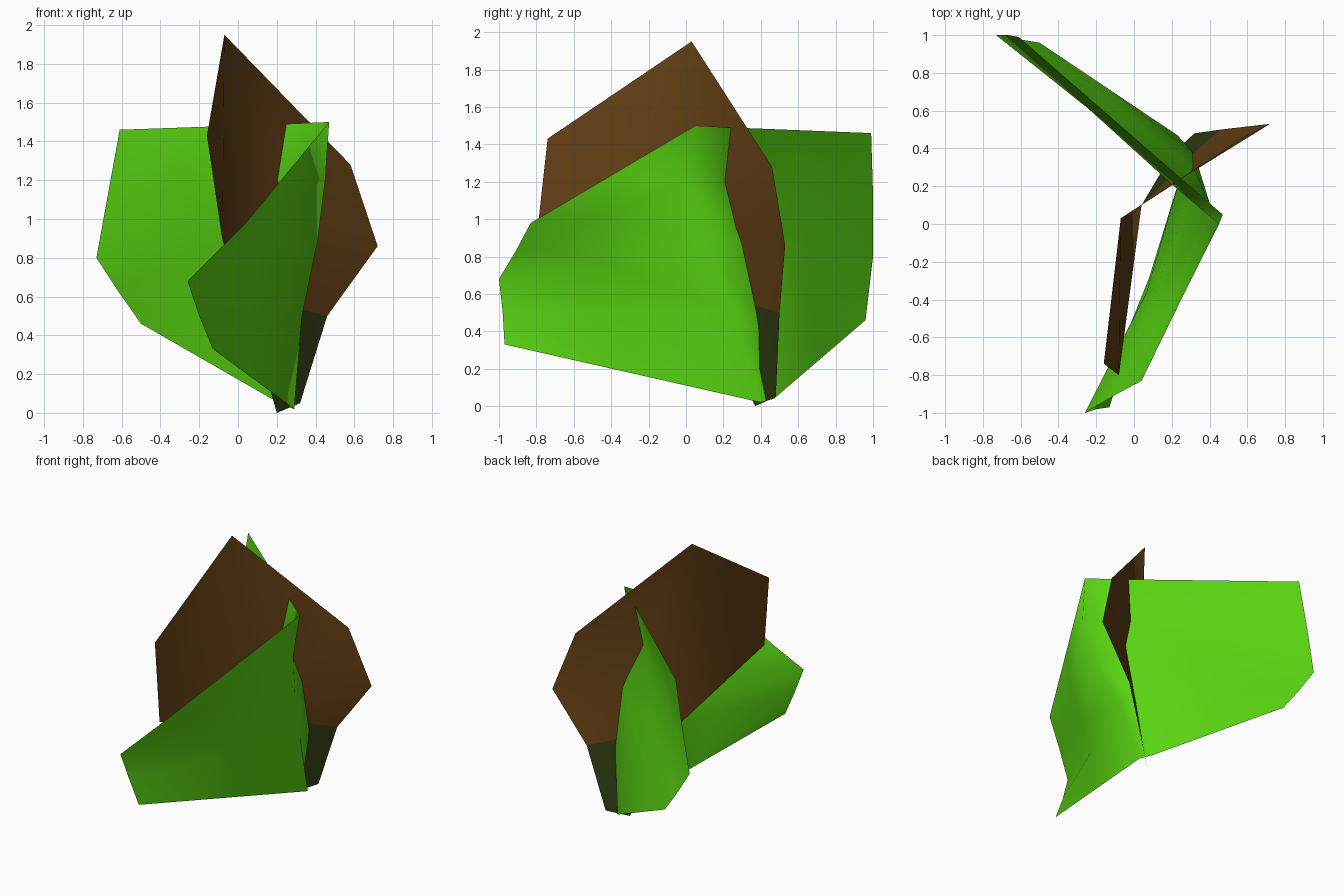
import bpy
from mathutils import Vector

default_cube = bpy.data.objects.get("Cube")
if default_cube:
    bpy.data.objects.remove(default_cube, do_unlink=True)


def make_material(name, colour):
    material = bpy.data.materials.new(name)
    material.use_nodes = True
    material.diffuse_color = (*colour, 1)
    shader = next(n for n in material.node_tree.nodes if n.type == "BSDF_PRINCIPLED")
    shader.inputs["Base Color"].default_value = (*colour, 1)
    shader.inputs["Roughness"].default_value = 0.9
    return material


def make_sheet(name, points, faces, materials):
    mesh = bpy.data.meshes.new(name)
    mesh.from_pydata(points, [], faces)
    for material in materials:
        mesh.materials.append(material)
    mesh.shade_smooth()
    sheet = bpy.data.objects.new(name, mesh)
    bpy.context.collection.objects.link(sheet)
    return sheet


def loft(columns):
    """Join columns of points, bottom to top, into one grid of quads."""
    rows = len(columns[0])
    points = [point for column in columns for point in column]
    faces = []
    for c in range(len(columns) - 1):
        for r in range(rows - 1):
            a = c * rows + r
            faces.append((a, a + 1, a + rows + 1, a + rows))
    return points, faces


def midway(first, second):
    return [(Vector(a) + Vector(b)) / 2 for a, b in zip(first, second)]


bright_green = make_material("bright green", (0.10, 0.66, 0.006))
brown = make_material("brown", (0.125, 0.05, 0.007))
dark_green = make_material("dark olive green", (0.03, 0.045, 0.006))

# Green leaf: a back wing and a front wing meeting at a rounded fold
back_tip = [(-.5, .96, .46), (-.62, .98, .63), (-.73, 1, .8),
            (-.67, 1, 1.13), (-.61, .99, 1.46)]
inner_back = [(.23, .47, .04), (.32, .37, .5), (.32, .29, .88),
              (.2, .21, 1.2), (.25, .24, 1.49)]
fold = [(.29, .4, .02), (.33, .25, .5), (.41, .08, .88),
        (.45, 0, 1.2), (.47, .05, 1.5)]
front_tip = [(-.13, -.97, .33), (-.2, -.98, .5), (-.26, -1, .68),
             (-.11, -.91, .83), (.04, -.83, .98)]
points, faces = loft([back_tip, midway(back_tip, inner_back), inner_back,
                      fold, midway(fold, front_tip), front_tip])
make_sheet("green_leaf", points, faces, [bright_green])

# Brown leaf: bent blade crossing the green leaf, on a dark stalk
blade = {
    "apex": (-.07, .03, 1.95),
    "front_top": (-.16, -.74, 1.43),
    "front_low": (-.08, -.8, .89),
    "bend": (.04, .1, .57),
    "middle": (.3, .27, .95),
    "neck": (.3, .36, .54),
    "back_top": (.58, .46, 1.28),
    "back_tip": (.72, .53, .86),
    "back_low": (.46, .5, .5),
    "root_back": (.32, .48, .05),
    "root_front": (.2, .37, 0),
}
names = list(blade)
patches = [
    "apex front_top front_low bend",
    "apex bend middle",
    "apex middle back_top",
    "middle back_tip back_top",
    "middle back_low back_tip",
    "middle neck back_low",
    "bend neck middle",
    "bend root_front neck",
    "neck root_front root_back back_low",
]
blade_faces = [[names.index(n) for n in patch.split()] for patch in patches]
brown_leaf = make_sheet("brown_leaf", list(blade.values()), blade_faces,
                        [brown, dark_green])

# Stalk faces are those that reach the root
for face, patch in zip(brown_leaf.data.polygons, patches):
    face.material_index = int("root" in patch)
